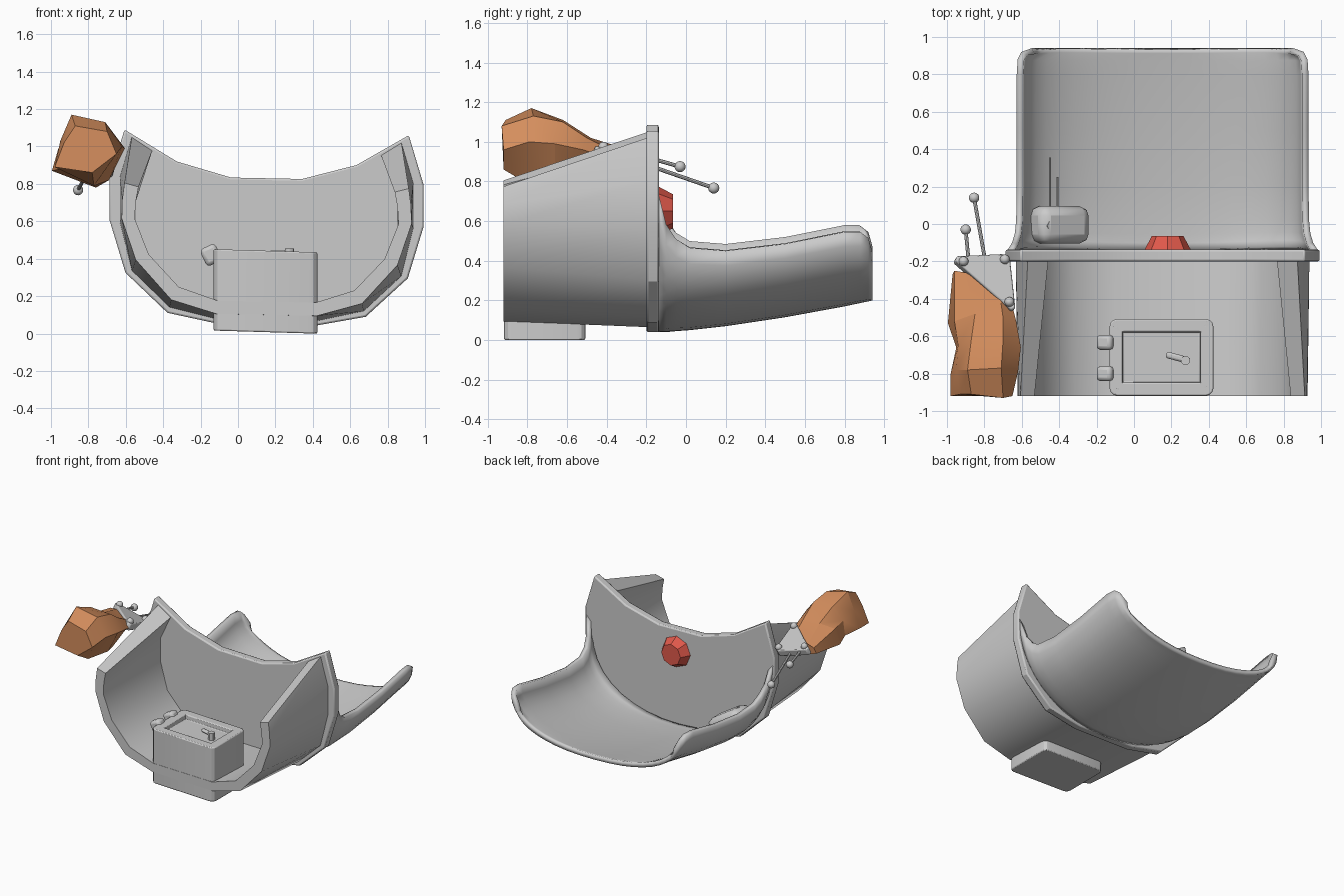
import bpy, bmesh, math
from mathutils import Vector, Matrix

if "Cube" in bpy.data.objects:
    bpy.data.objects.remove(bpy.data.objects["Cube"])

CX, TILT = 0.153, 0.02      # hull centre line and slight roll


def finish(name, bm, angle=30, bevel=0, color=None, recalc=True):
    if recalc:
        bmesh.ops.recalc_face_normals(bm, faces=bm.faces)
    me = bpy.data.meshes.new(name)
    bm.to_mesh(me)
    bm.free()
    ob = bpy.data.objects.new(name, me)
    bpy.context.collection.objects.link(ob)
    bpy.ops.object.select_all(action='DESELECT')
    ob.select_set(True)
    bpy.context.view_layer.objects.active = ob
    if angle:
        bpy.ops.object.shade_smooth_by_angle(angle=math.radians(angle))
    if bevel:
        m = ob.modifiers.new("bevel", 'BEVEL')
        m.width, m.segments, m.limit_method = bevel, 2, 'ANGLE'
        m.angle_limit = math.radians(40)
    if color:
        mat = bpy.data.materials.new(name)
        mat.diffuse_color = (*color, 1)
        mat.use_nodes = True
        mat.node_tree.nodes["Principled BSDF"].inputs["Base Color"].default_value = mat.diffuse_color
        me.materials.append(mat)
    return ob


def loft(rings, closed=True):
    bm = bmesh.new()
    vs = [[bm.verts.new(p) for p in r] for r in rings]
    n = len(rings[0])
    for a, b in zip(vs, vs[1:]):
        for j in range(n if closed else n - 1):
            k = (j + 1) % n
            bm.faces.new((a[j], a[k], b[k], b[j]))
    if closed:
        bm.faces.new(vs[0])
        bm.faces.new(vs[-1])
    return bm


def hull(h, y, z):
    return (CX + h, y, z - TILT * h)


def mirrored(half, y):
    """Half profile from left rim to keel, mirrored to the right rim."""
    return [hull(-h, y, z) for h, z in half] + [hull(h, y, z) for h, z in reversed(half)]


def rod(name, a, b, r1, r2=None, sides=12, **kw):
    a, b = Vector(a), Vector(b)
    bm = bmesh.new()
    bmesh.ops.create_cone(bm, cap_ends=True, segments=sides, radius1=r1,
                          radius2=r1 if r2 is None else r2, depth=(b - a).length)
    rot = (b - a).to_track_quat('Z', 'Y').to_matrix().to_4x4()
    bm.transform(Matrix.Translation((a + b) / 2) @ rot)
    return finish(name, bm, **kw)


def ball(name, p, r):
    bm = bmesh.new()
    bmesh.ops.create_uvsphere(bm, u_segments=14, v_segments=8, radius=r)
    bm.transform(Matrix.Translation(p))
    return finish(name, bm, angle=60)


def box(name, p, size, bevel, rot=None):
    bm = bmesh.new()
    bmesh.ops.create_cube(bm, size=1)
    m = Matrix.Translation(p) @ (rot or Matrix()) @ Matrix.Diagonal((*size, 1))
    bm.transform(m)
    return finish(name, bm, bevel=bevel)


# front trough with thick walls
front_out = [(.76, .79), (.775, .6), (.7, .38), (.51, .17), (.27, .1)]
front_in = [(.685, .77), (.705, .6), (.63, .41), (.47, .24), (.26, .17)]
back_out = [(.72, 1.04), (.785, .82), (.785, .58), (.72, .32), (.52, .13), (.26, .07)]
back_in = [(.61, .97), (.70, .78), (.70, .58), (.64, .37), (.48, .2), (.25, .14)]
front_out.insert(1, (.772, .7))
front_in.insert(1, (.70, .69))
finish("front_trough", loft([
    mirrored(o, y) + mirrored(i, y)[::-1]
    for y, o, i in ((-.92, front_out, front_in), (-.18, back_out, back_in))]), angle=35)

# bulkhead plate with concave top, projecting past the trough as a flange
rim = [(.19, .83), (.48, .91), (.76, 1.075), (.84, .81), (.84, .59),
       (.755, .31), (.53, .1), (.25, .045)]
finish("bulkhead", loft([mirrored(rim, -.2), mirrored(rim, -.137)]), bevel=.01)

# rear scoop: y, half width, keel height, rim height
rows = [(-.14, .83, .04, .76), (-.10, .805, .04, .6), (-.05, .79, .045, .525),
        (.02, .783, .05, .48), (.2, .78, .07, .465), (.5, .78, .115, .5),
        (.8, .78, .17, .56), (.88, .775, .187, .56), (.92, .755, .195, .53),
        (.94, .70, .2, .46)]
rings = []
for y, w, zb, zt in rows:
    ring = []
    for k in range(21):
        t = (k / 20 * 2 - 1) * math.pi / 2
        s, c = math.sin(t), math.cos(t)
        ring.append(hull(w * math.copysign(abs(s) ** .9, s), y, zb + (zt - zb) * (1 - c ** .9 if c > 1e-6 else 1)))
    rings.append(ring)
scoop = finish("rear_scoop", loft(rings, closed=False), angle=50, recalc=False)
sol = scoop.modifiers.new("thickness", 'SOLIDIFY')
sol.thickness, sol.offset = .035, 1

# red octagonal button on the bulkhead
rod("red_button", (.18, -.14, .65), (.18, -.065, .65), .125, .085, sides=8,
    angle=0, color=(.75, .1, .07))

# stove-like box with a recessed panel in its top
bm = bmesh.new()
bmesh.ops.create_cube(bm, size=1)
bm.transform(Matrix.Translation((.147, -.713, .225)) @ Matrix.Diagonal((.555, .41, .435, 1)))
sides = [e for e in bm.edges if abs(e.verts[0].co.z - e.verts[1].co.z) > .1]
bmesh.ops.bevel(bm, geom=sides, offset=.04, segments=3, profile=.5, affect='EDGES')
bm.normal_update()
top = max(bm.faces, key=lambda f: f.calc_center_median().z)
bmesh.ops.inset_individual(bm, faces=[top], thickness=.07)
bmesh.ops.inset_individual(bm, faces=[top], thickness=.008, depth=-.04)
for v in bm.verts:
    v.co.z -= .03 * (v.co.x - .147)
finish("hatch_box", bm, bevel=.012)
rot = Matrix.Rotation(math.radians(-15), 4, 'Z')
box("hatch_handle", (.235, -.715, .435), (.13, .035, .025), .012, rot)
rod("handle_pivot", (.275, -.73, .39), (.275, -.73, .455), .025)
for y in (-.633, -.8):
    box("hinge", (-.145, y, .42), (.09, .08, .1), .02,
        Matrix.Rotation(math.radians(-25), 4, 'Y'))

# rounded device lying on the scoop wall, with knob and two aerials
R = Matrix.Rotation(math.radians(32), 4, 'Y')
box("side_device", (-.40, -.005, .29), (.31, .20, .17), .05, R)
n = R.to_3x3() @ Vector((0, 0, 1))
base = Vector((-.49, -.01, .29)) + n * .08
rod("device_knob", base, base + n * .05, .05, sides=6, angle=0)
rod("aerial", (-.45, .06, .36), (-.45, .355, .37), .006, sides=6)
rod("aerial", (-.41, .06, .33), (-.41, .25, .34), .006, sides=6)

# faceted orange arm beside the trough
arm = [
    [(-.98, -.92, .89), (-.93, -.91, 1.02), (-.87, -.91, 1.11), (-.70, -.93, 1.08), (-.65, -.92, .96), (-.78, -.92, .86)],
    [(-.98, -.80, .89), (-.95, -.78, 1.03), (-.89, -.78, 1.17), (-.71, -.77, 1.13), (-.62, -.79, 1.0), (-.77, -.8, .79)],
    [(-.95, -.66, .88), (-.94, -.65, 1.0), (-.87, -.62, 1.11), (-.70, -.62, 1.10), (-.605, -.66, .99), (-.69, -.66, .82)],
    [(-.995, -.53, .87), (-.96, -.52, .99), (-.85, -.48, 1.02), (-.70, -.50, 1.02), (-.63, -.52, .96), (-.76, -.5, .78)],
    [(-.97, -.27, .89), (-.96, -.25, .94), (-.90, -.26, .95), (-.72, -.36, .95), (-.66, -.40, .92), (-.80, -.3, .82)],
]
finish("orange_arm", loft(arm), angle=22, color=(.66, .27, .11))

# triangular end plate with bolts
corners = [Vector(p) for p in ((-.985, -.18, .94), (-.67, -.165, .85), (-.635, -.49, .96))]
n = (corners[1] - corners[0]).cross(corners[2] - corners[0]).normalized()
n = n if n.z > 0 else -n
mid = sum(corners, Vector()) / 3
trim = []
for i, c in enumerate(corners):
    for q in (corners[i - 1], corners[(i + 1) % 3]):
        trim.append(c + (q - c).normalized() * .035)
finish("end_plate", loft([[p - n * .03 for p in trim], [p + n * .025 for p in trim]]), bevel=.008)
for c in corners:
    ball("bolt", c.lerp(mid, .3) + n * .03, .026)

# two ball-ended rods
for a, b in (((-.885, -.19, .92), (-.90, -.03, .875)), ((-.795, -.2, .885), (-.855, .14, .767))):
    rod("control_rod", a, b, .01, sides=8)
    ball("rod_ball", b, .028)
